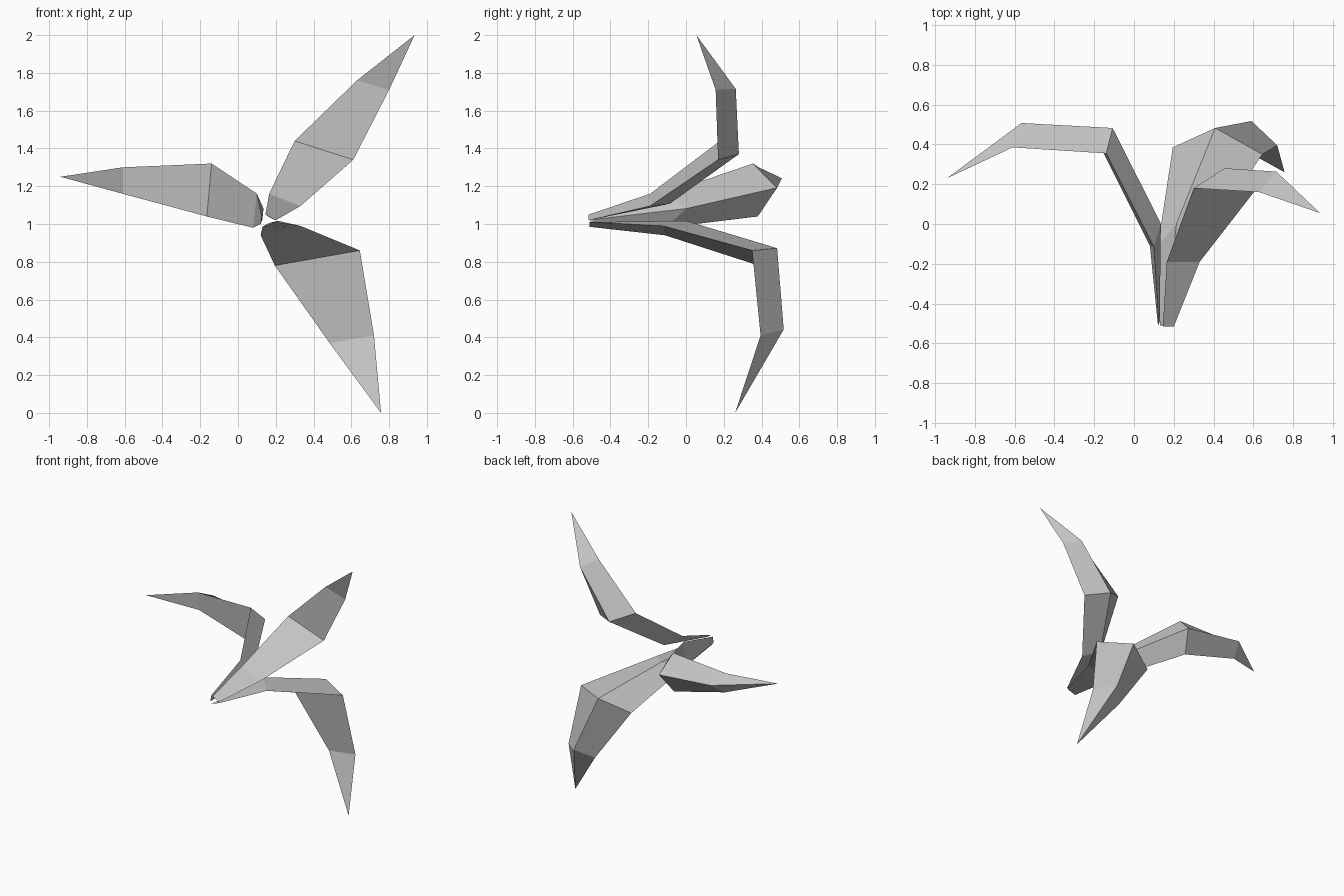
import bpy
import bmesh
from mathutils import Vector

default_cube = bpy.data.objects.get("Cube")
if default_cube:
    bpy.data.objects.remove(default_cube, do_unlink=True)

# Single plain grey for the whole model
grey = bpy.data.materials.new("plain grey")
grey.use_nodes = True
grey_colour = (0.55, 0.55, 0.55, 1.0)
grey.diffuse_color = grey_colour
grey.node_tree.nodes["Principled BSDF"].inputs["Base Color"].default_value = grey_colour


def build_claw(name, sections, tip, ridge):
    """Loft triangular sections (two front corners and a back ridge) to a point."""
    bm = bmesh.new()
    rings = []
    for index, (first, second) in enumerate(sections):
        first, second = Vector(first), Vector(second)
        # The root is thin, so its ridge stands out far less
        depth = 0.15 if index == 0 else 1.0
        back = (first + second) / 2 + Vector(ridge) * depth
        rings.append([bm.verts.new(point) for point in (first, second, back)])

    # Root cap and side walls
    bm.faces.new(rings[0])
    for lower, upper in zip(rings, rings[1:]):
        for i in range(3):
            j = (i + 1) % 3
            bm.faces.new((lower[i], lower[j], upper[j], upper[i]))

    # Pointed end
    point = bm.verts.new(tip)
    last = rings[-1]
    for i in range(3):
        bm.faces.new((last[i], last[(i + 1) % 3], point))

    bmesh.ops.recalc_face_normals(bm, faces=bm.faces[:])
    mesh = bpy.data.meshes.new(name)
    bm.to_mesh(mesh)
    bm.free()
    mesh.materials.append(grey)
    claw = bpy.data.objects.new(name, mesh)
    bpy.context.scene.collection.objects.link(claw)
    return claw


# Sections run root, knuckle, elbow, outer joint
build_claw(
    "upper_left_claw",
    sections=[
        ((0.145, -0.515, 1.05), (0.2, -0.515, 1.02)),
        ((0.165, -0.19, 1.16), (0.33, -0.19, 1.095)),
        ((0.3, 0.18, 1.44), (0.61, 0.17, 1.34)),
        ((0.63, 0.16, 1.76), (0.8, 0.157, 1.71)),
    ],
    tip=(0.935, 0.055, 2.0),
    ridge=(0, 0.105, -0.02),
)

build_claw(
    "right_claw",
    sections=[
        ((0.125, -0.505, 1.045), (0.12, -0.505, 1.0)),
        ((0.1, -0.115, 1.16), (0.08, -0.11, 0.98)),
        ((-0.14, 0.355, 1.32), (-0.165, 0.38, 1.04)),
        ((-0.61, 0.385, 1.3), (-0.61, 0.4, 1.16)),
    ],
    tip=(-0.94, 0.23, 1.25),
    ridge=(0.045, 0.115, 0.012),
)

build_claw(
    "lower_left_claw",
    sections=[
        ((0.13, -0.51, 0.985), (0.2, -0.51, 1.01)),
        ((0.12, -0.11, 0.94), (0.33, -0.12, 0.99)),
        ((0.195, 0.385, 0.78), (0.645, 0.35, 0.86)),
        ((0.485, 0.41, 0.37), (0.72, 0.395, 0.41)),
    ],
    tip=(0.757, 0.26, 0.0),
    ridge=(-0.012, 0.115, 0.052),
)
